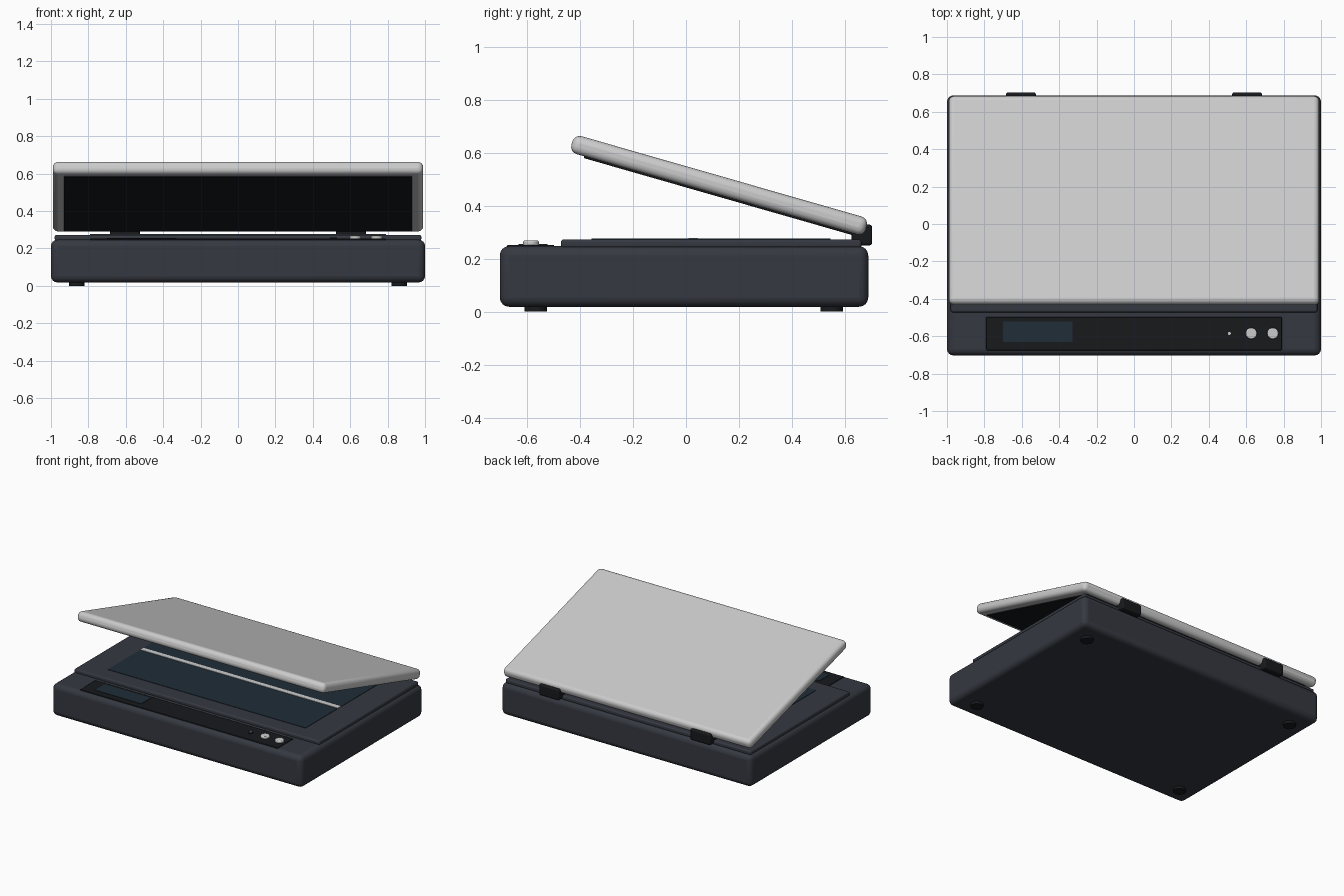
import bpy
from math import radians
from mathutils import Matrix, Vector

if "Cube" in bpy.data.objects:
    bpy.data.objects.remove(bpy.data.objects["Cube"])


def mat(name, rgb):
    m = bpy.data.materials.new(name)
    m.diffuse_color = (*rgb, 1)
    m.use_nodes = True
    m.node_tree.nodes["Principled BSDF"].inputs["Base Color"].default_value = m.diffuse_color
    return m


DARK = mat("charcoal", (0.035, 0.04, 0.052))
BLACK = mat("black", (0.009, 0.010, 0.012))
GLASS = mat("glass", (0.014, 0.026, 0.038))
LIGHT = mat("light grey", (0.72, 0.72, 0.74))


def finish(ob, name, material, bevel, segments):
    ob.name = name
    ob.data.materials.append(material)
    if bevel:
        b = ob.modifiers.new("bevel", 'BEVEL')
        b.width, b.segments = bevel, segments
        b.limit_method = 'ANGLE'
    bpy.ops.object.shade_smooth_by_angle(angle=radians(35))
    return ob


# box given by its min and max on each axis
def box(name, x, y, z, material, bevel=0.0, segments=3):
    bpy.ops.mesh.primitive_cube_add(size=1)
    ob = bpy.context.object
    lo, hi = Vector((x[0], y[0], z[0])), Vector((x[1], y[1], z[1]))
    ob.data.transform(Matrix.Translation((lo + hi) / 2) @ Matrix.Diagonal((*(hi - lo), 1)))
    return finish(ob, name, material, bevel, segments)


def disc(name, x, y, z, r, material, bevel=0.0):
    bpy.ops.mesh.primitive_cylinder_add(vertices=32, radius=r, depth=z[1] - z[0],
                                        location=(x, y, (z[0] + z[1]) / 2))
    return finish(bpy.context.object, name, material, bevel, 3)


# body, scan bed, glass and lamp strip
box("body", (-1, 1), (-0.703, 0.688), (0.018, 0.247), DARK, 0.035, 4)
box("bed_frame", (-0.98, 0.98), (-0.472, 0.662), (0.24, 0.272), DARK, 0.01, 3)
box("scan_glass", (-0.79, 0.79), (-0.357, 0.545), (0.262, 0.275), GLASS)
box("lamp_strip", (-0.79, 0.79), (0.01, 0.045), (0.27, 0.278), LIGHT)

# control panel
box("control_panel", (-0.79, 0.79), (-0.675, -0.498), (0.24, 0.252), BLACK, 0.003, 2)
box("display", (-0.70, -0.33), (-0.632, -0.522), (0.248, 0.255), GLASS)
for i, x in enumerate((0.627, 0.742)):
    disc(f"button_{i + 1}", x, -0.585, (0.248, 0.268), 0.03, LIGHT, 0.006)
disc("indicator_ring", 0.51, -0.585, (0.248, 0.257), 0.018, BLACK)
disc("indicator_light", 0.51, -0.585, (0.25, 0.259), 0.008, LIGHT)

# raised lid with its dark backing mat, tilted open
lid_parts = [
    box("lid", (-0.99, 0.99), (-0.578, 0.578), (-0.035, 0.035), LIGHT, 0.028, 4),
    box("lid_mat", (-0.93, 0.93), (-0.52, 0.535), (-0.042, -0.03), BLACK, 0.004, 2),
]
for ob in lid_parts:
    ob.location = (0, 0.125, 0.4765)
    ob.rotation_euler = (radians(-16), 0, 0)

# hinges and feet, mirrored left and right
for side, s in (("left", -1), ("right", 1)):
    c = s * 0.605
    box(f"hinge_{side}", (c - 0.08, c + 0.08), (0.625, 0.703), (0.25, 0.328), BLACK, 0.01, 3)
    for end, y in (("front", -0.567), ("back", 0.55)):
        disc(f"foot_{end}_{side}", s * 0.862, y, (0, 0.025), 0.042, BLACK)
